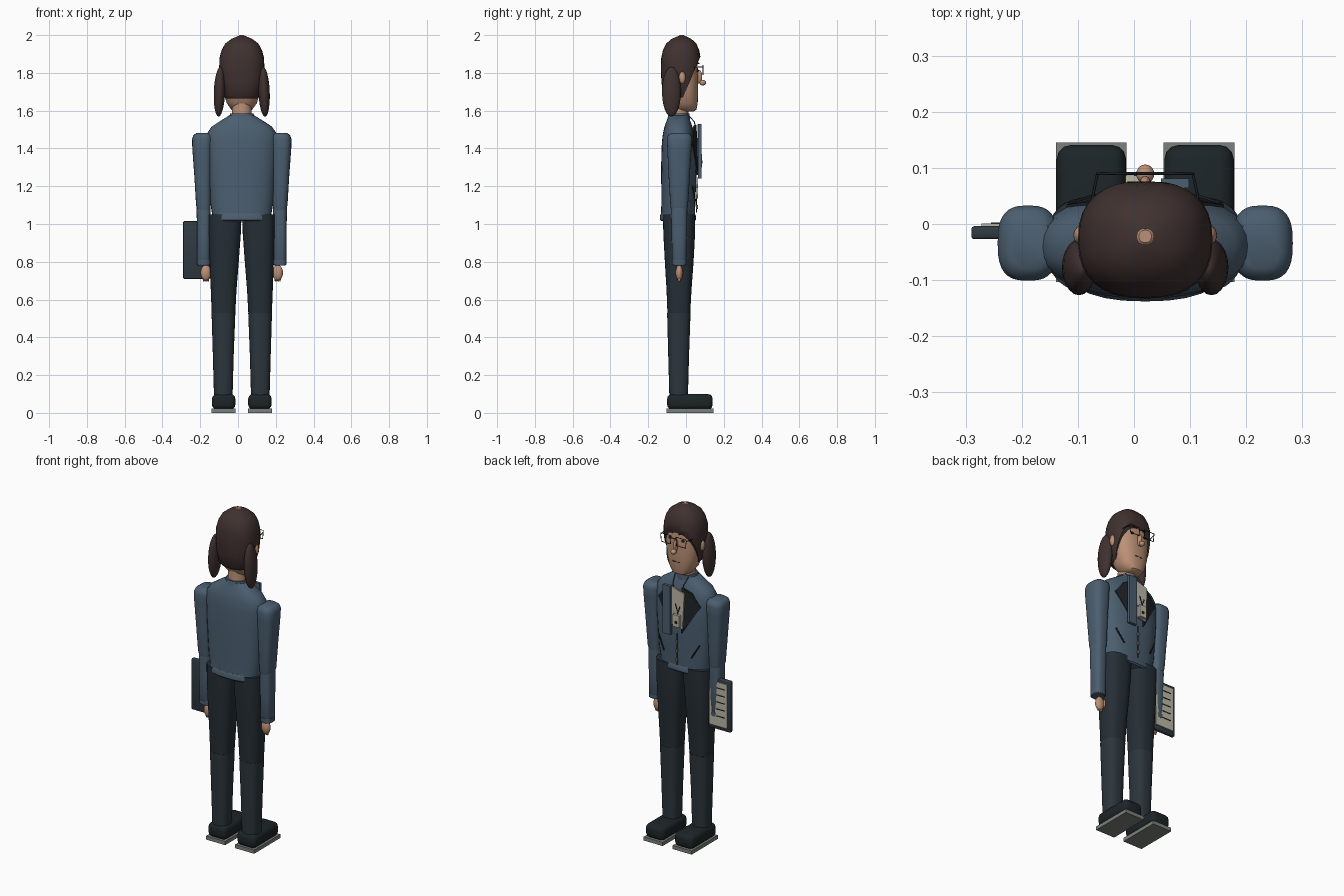
import bpy, bmesh
from math import cos, sin, pi, radians
from mathutils import Vector, Matrix

if "Cube" in bpy.data.objects:
    bpy.data.objects.remove(bpy.data.objects["Cube"])

CX = 0.02  # the figure's own mirror plane


def mat(name, r, g, b):
    m = bpy.data.materials.new(name)
    m.diffuse_color = (r, g, b, 1)
    m.use_nodes = True
    m.node_tree.nodes["Principled BSDF"].inputs["Base Color"].default_value = m.diffuse_color
    return m


JACKET = mat("jacket_blue", .07, .112, .16)
TROUSER = mat("trouser_dark", .019, .028, .036)
SHIN = mat("trouser_lower", .025, .036, .045)
HAIR = mat("hair_brown", .05, .031, .029)
SKIN = mat("skin", .5, .28, .18)
SHOE = mat("shoe_black", .012, .018, .021)
SOLE = mat("sole_grey", .2, .22, .2)
DARK = mat("dark", .012, .016, .02)
PAPER = mat("paper", .5, .48, .38)
BOARD = mat("board", .028, .042, .052)
BRASS = mat("zip", .2, .2, .1)


def finish(bm, name, m, angle=40):
    bmesh.ops.recalc_face_normals(bm, faces=bm.faces)
    me = bpy.data.meshes.new(name)
    bm.to_mesh(me)
    bm.free()
    me.polygons.foreach_set("use_smooth", [True] * len(me.polygons))
    me.set_sharp_from_angle(angle=radians(angle))
    me.materials.append(m)
    ob = bpy.data.objects.new(name, me)
    bpy.context.collection.objects.link(ob)
    return ob


def spow(v, e):
    return abs(v) ** e * (1 if v >= 0 else -1)


def loft(name, rings, m, n=2.4, sides=32, cut=None):
    """Stack of superellipse rings (z, cx, cy, rx, ry), optionally cut by a plane."""
    bm = bmesh.new()
    loops = []
    for z, x, y, rx, ry in rings:
        loops.append([bm.verts.new((x + rx * spow(cos(2 * pi * i / sides), 2 / n),
                                    y + ry * spow(sin(2 * pi * i / sides), 2 / n), z))
                      for i in range(sides)])
    for a, b in zip(loops, loops[1:]):
        for i in range(sides):
            j = (i + 1) % sides
            bm.faces.new((a[i], a[j], b[j], b[i]))
    bm.faces.new(loops[0])
    bm.faces.new(loops[-1])
    if cut:
        bmesh.ops.bisect_plane(bm, geom=bm.verts[:] + bm.edges[:] + bm.faces[:],
                               plane_co=cut[0], plane_no=cut[1], clear_outer=True)
        bmesh.ops.holes_fill(bm, edges=[e for e in bm.edges if e.is_boundary])
    return finish(bm, name, m)


def ball(name, c, r, m, tilt=0):
    bm = bmesh.new()
    bmesh.ops.create_uvsphere(bm, u_segments=20, v_segments=12, radius=1)
    bm.transform(Matrix.Translation(c) @ Matrix.Rotation(tilt, 4, 'Y') @ Matrix.Diagonal((*r, 1)))
    return finish(bm, name, m)


def box(name, lo, hi, m, bevel=0, seg=3):
    bm = bmesh.new()
    bmesh.ops.create_cube(bm, size=1)
    lo, hi = Vector(lo), Vector(hi)
    bm.transform(Matrix.Translation((lo + hi) / 2) @ Matrix.Diagonal((*(hi - lo), 1)))
    if bevel:
        bmesh.ops.bevel(bm, geom=bm.edges[:], offset=bevel, segments=seg, profile=.5, affect='EDGES')
    return finish(bm, name, m, 50)


def plate(name, pts, m, thick=.006):
    """Thin slab from an outline of (x, y, z) points, thickened backwards in y."""
    bm = bmesh.new()
    f = [bm.verts.new(p) for p in pts]
    b = [bm.verts.new((p[0], p[1] - thick, p[2])) for p in pts]
    bm.faces.new(f)
    bm.faces.new(b[::-1])
    for i in range(len(f)):
        j = (i + 1) % len(f)
        bm.faces.new((f[i], b[i], b[j], f[j]))
    return finish(bm, name, m, 30)


def wire(name, pts, r, m, closed=False):
    cu = bpy.data.curves.new(name, 'CURVE')
    cu.dimensions = '3D'
    cu.bevel_depth, cu.bevel_resolution, cu.use_fill_caps = r, 1, True
    sp = cu.splines.new('POLY')
    sp.points.add(len(pts) - 1)
    for p, co in zip(sp.points, pts):
        p.co = (*co, 1)
    sp.use_cyclic_u = closed
    cu.materials.append(m)
    ob = bpy.data.objects.new(name, cu)
    bpy.context.collection.objects.link(ob)
    return ob


# head, neck and hair
loft("head", [(1.595, CX, .005, .03, .035), (1.605, CX, 0, .055, .055), (1.64, CX, -.01, .08, .072),
              (1.70, CX, -.02, .098, .084), (1.78, CX, -.023, .106, .088), (1.86, CX, -.025, .104, .085),
              (1.92, CX, -.028, .085, .07), (1.97, CX, -.025, .045, .04), (2.0, CX, -.022, .011, .011)], SKIN)
loft("neck", [(1.52, CX, -.035, .055, .05), (1.65, CX, -.035, .05, .046)], SKIN, 2)
loft("hair", [(1.665, CX, -.033, .085, .075), (1.68, CX, -.032, .1, .088), (1.75, CX, -.03, .115, .1),
              (1.82, CX, -.028, .12, .105), (1.88, CX, -.027, .118, .104), (1.92, CX, -.026, .107, .096),
              (1.955, CX, -.025, .088, .08), (1.98, CX, -.024, .055, .052), (1.998, CX, -.022, .012, .012)],
     HAIR, cut=((0, .065, 1.86), (0, .2, -.085)))

# torso with hem and collar
loft("jacket_body", [(1.04, CX, -.043, .155, .09), (1.12, CX, -.04, .168, .09), (1.3, CX, -.038, .18, .094),
                     (1.43, CX, -.038, .187, .09), (1.48, CX, -.04, .184, .082), (1.515, CX, -.04, .16, .074),
                     (1.545, CX, -.04, .115, .063), (1.575, CX, -.04, .066, .052)], JACKET)
loft("jacket_hem", [(1.015, CX, -.043, .152, .088), (1.022, CX, -.043, .161, .095),
                    (1.045, CX, -.043, .161, .095), (1.055, CX, -.043, .155, .09)], JACKET)
loft("collar", [(1.54, CX, -.04, .073, .062), (1.585, CX, -.037, .062, .055)], JACKET, 2)


def front(u):
    return -.038 + .094 * max(0, 1 - (u / .182) ** 2.4) ** (1 / 2.4)


for s, side in ((-1, "left"), (1, "right")):
    X = lambda u: CX + s * u
    # arms and hands
    loft(side + "_upper_arm", [(1.075, X(.201), -.036, .035, .043), (1.1, X(.203), -.036, .039, .047),
                               (1.25, X(.206), -.036, .045, .056), (1.4, X(.209), -.035, .053, .064),
                               (1.45, X(.209), -.034, .054, .067), (1.47, X(.207), -.034, .049, .061),
                               (1.482, X(.205), -.034, .035, .045)], JACKET, 2.8)
    loft(side + "_forearm", [(.78, X(.202), -.036, .03, .032), (.79, X(.202), -.036, .034, .037),
                             (.95, X(.202), -.036, .035, .041), (1.07, X(.202), -.036, .037, .043),
                             (1.095, X(.202), -.036, .036, .042)], JACKET, 2.8)
    loft(side + "_cuff", [(.785, X(.202), -.036, .035, .038), (.81, X(.202), -.036, .036, .039)], JACKET, 2.8)
    ball(side + "_hand", (X(.19), -.036, .742), (.028, .019, .042), SKIN)
    ball(side + "_thumb", (X(.17), -.025, .745), (.01, .01, .024), SKIN)
    for k in range(4):
        ball(side + "_finger", (X(.178 + k * .008), -.036, .712), (.005, .008, .018), SKIN)

    # legs, shoes and soles
    loft(side + "_thigh", [(.52, X(.097), -.038, .062, .06), (.65, X(.096), -.037, .068, .066),
                           (.8, X(.093), -.036, .077, .076), (.95, X(.09), -.036, .085, .084),
                           (1.05, X(.088), -.037, .087, .085)], TROUSER, 2.6)
    loft(side + "_lower_leg", [(.08, X(.098), -.039, .049, .049), (.3, X(.098), -.039, .055, .055),
                               (.53, X(.097), -.038, .063, .062)], SHIN, 2.6)
    box(side + "_shoe", (X(.096) - .062, -.1, .018), (X(.096) + .062, .141, .1), SHOE, .026)
    box(side + "_sole", (X(.096) - .063, -.103, 0), (X(.096) + .063, .145, .022), SOLE)

    # pigtails and ears
    ball(side + "_pigtail", (X(.118), -.077, 1.70), (.03, .05, .132), HAIR, s * -.04)
    ball(side + "_ear", (X(.112), -.02, 1.775), (.016, .018, .033), SKIN)

    # lapels, pocket slits and lanyard cords
    plate(side + "_lapel", [(X(u), front(u) + d, z) for u, d, z in
                            ((.03, .0, 1.525), (.085, -.008, 1.5), (.14, .004, 1.43), (.035, .012, 1.26))],
          DARK, .012)
    wire(side + "_pocket", [(X(.09), front(.09) + .002, 1.12), (X(.135), front(.135) + .002, 1.2)], .004, DARK)
    wire(side + "_lanyard_cord", [(X(.045), .005, 1.585), (X(.035), .045, 1.54), (X(.01), .07, 1.36)],
         .003, JACKET)

    # eyes, brows and glasses
    ball(side + "_eye", (X(.043), .062, 1.812), (.01, .006, .007), DARK)
    wire(side + "_brow", [(X(.02), .068, 1.85), (X(.065), .055, 1.856)], .004, HAIR)
    wire(side + "_glasses_rim", [(X(u), .09, z) for u, z in
                                 ((.016, 1.84), (.085, 1.84), (.08, 1.79), (.02, 1.79))], .0025, DARK, True)
    wire(side + "_glasses_temple", [(X(.085), .09, 1.832), (X(.108), -.02, 1.825)], .0025, DARK)

# nose, mouth and bridge
wire("glasses_bridge", [(CX - .016, .09, 1.828), (CX + .016, .09, 1.828)], .0025, DARK)
ball("nose_bridge", (CX, .068, 1.78), (.011, .018, .036), SKIN)
ball("nose_tip", (CX, .089, 1.748), (.016, .017, .015), SKIN)
wire("mouth", [(CX - .025, .061, 1.678), (CX + .025, .061, 1.678)], .003, DARK)

# shirt panel, scarf strip, badge and zip
plate("shirt_panel", [(CX - .055, .068, 1.5), (CX + .04, .068, 1.53),
                      (CX + .035, .07, 1.3), (CX - .045, .07, 1.29)], PAPER, .008)
box("front_strip", (.048, .064, 1.24), (.098, .081, 1.53), JACKET)
box("badge", (-.015, .07, 1.3), (.03, .086, 1.37), PAPER)
box("badge_mark", (0, .08, 1.32), (.015, .088, 1.335), DARK)
wire("badge_clip", [(-.01, .073, 1.42), (.003, .073, 1.38), (.02, .073, 1.43)], .003, DARK)
wire("zip_line", [(CX, .058, 1.25), (CX, .056, 1.06)], .003, DARK)
for k in range(3):
    box("zip_tooth", (CX - .004, .052, 1.08 + k * .055), (CX + .004, .063, 1.1 + k * .055), BRASS)

# clipboard with lined sheet
box("clipboard", (-.29, -.027, .71), (-.145, -.004, 1.015), BOARD, .005, 2)
box("clipboard_sheet", (-.272, -.006, .735), (-.155, .001, .995), PAPER)
for k in range(5):
    z = .79 + k * .042
    box("sheet_line", (-.255, 0, z), (-.2, .003, z + .005), DARK)
